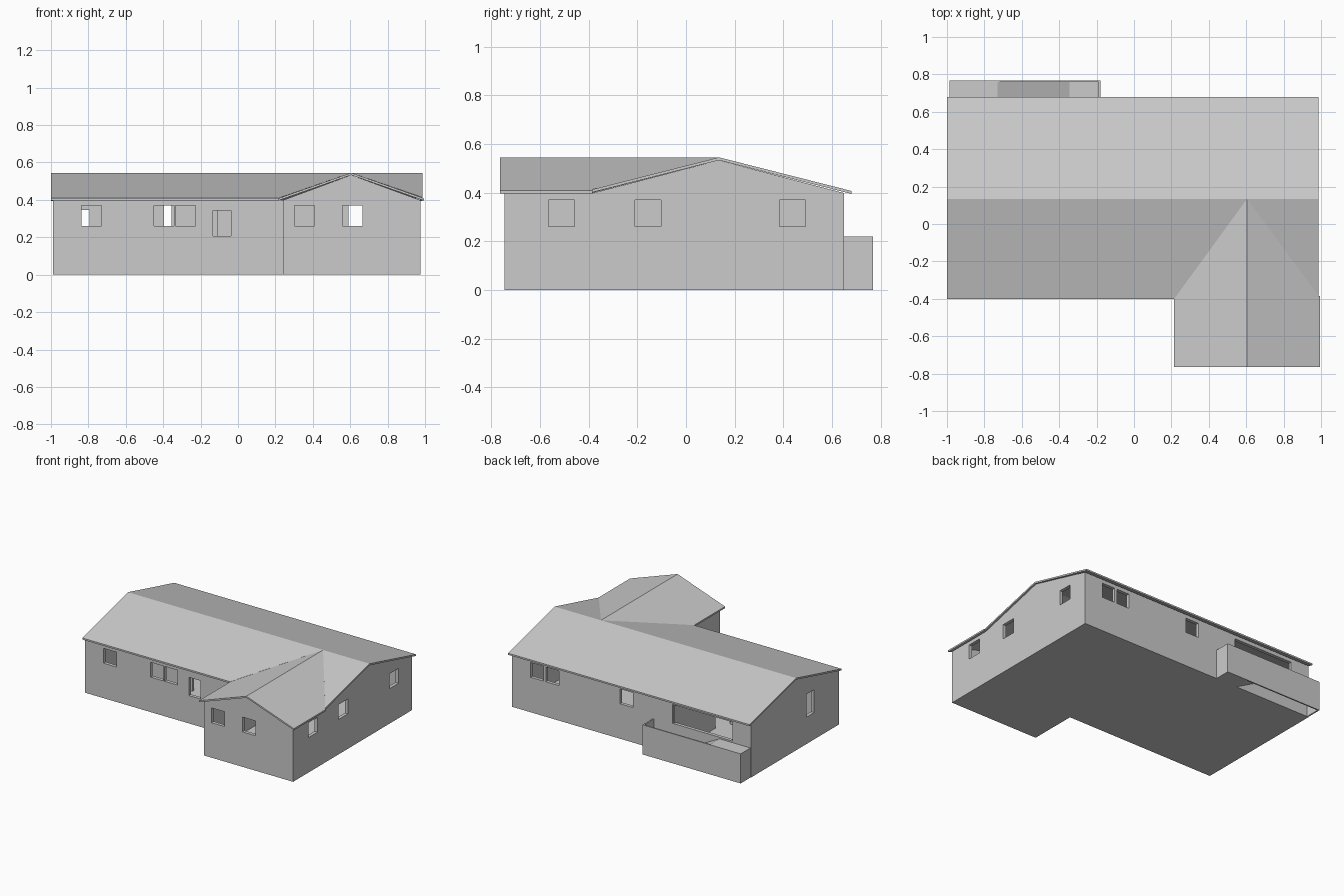
import bpy, bmesh
from mathutils import Vector

if "Cube" in bpy.data.objects:
    bpy.data.objects.remove(bpy.data.objects["Cube"])

T = 0.025            # outer wall thickness
RIDGE, EAVE = 0.545, 0.408


def add(name, bm):
    bmesh.ops.recalc_face_normals(bm, faces=bm.faces)
    me = bpy.data.meshes.new(name)
    bm.to_mesh(me)
    bm.free()
    ob = bpy.data.objects.new(name, me)
    bpy.context.collection.objects.link(ob)
    return ob


def add_prism(bm, pts, axis, a, b):
    """Extrude a 2D outline along an axis from a to b."""
    def co(p, d):
        return {'x': (d, p[0], p[1]), 'y': (p[0], d, p[1]), 'z': (p[0], p[1], d)}[axis]
    f = bm.faces.new([bm.verts.new(co(p, a)) for p in pts])
    r = bmesh.ops.extrude_face_region(bm, geom=[f])
    off = Vector(co((0, 0), b - a))
    bmesh.ops.translate(bm, vec=off, verts=[v for v in r['geom'] if isinstance(v, bmesh.types.BMVert)])


def rect(u0, u1, v0, v1):
    return [(u0, v0), (u1, v0), (u1, v1), (u0, v1)]


def panel(name, pts, axis, a, b, holes=()):
    """Wall panel with rectangular openings (u0, u1, v0, v1)."""
    bm = bmesh.new()
    add_prism(bm, pts, axis, a, b)
    ob = add(name, bm)
    if holes:
        bm = bmesh.new()
        for h in holes:
            add_prism(bm, rect(*h), axis, min(a, b) - 0.03, max(a, b) + 0.03)
        cut = add(name + "_cutter", bm)
        cut.hide_render = True
        m = ob.modifiers.new("openings", 'BOOLEAN')
        m.operation, m.solver, m.object = 'DIFFERENCE', 'EXACT', cut
        bpy.context.view_layer.update()
        dg = bpy.context.evaluated_depsgraph_get()
        me = bpy.data.meshes.new_from_object(ob.evaluated_get(dg))
        ob.modifiers.clear()
        ob.data = me
        bpy.data.objects.remove(cut)
    return ob


def win(*starts, w=0.107, z0=0.26, z1=0.37):
    return [(s, s + w, z0, z1) for s in starts]


# floor slab
panel("floor", [(-0.985, -0.38), (0.245, -0.38), (0.245, -0.74), (0.97, -0.74),
                (0.97, 0.645), (-0.985, 0.645)], 'z', 0, 0.01)

# outer walls
H = 0.398
panel("front_wall", rect(-0.99, 0.24, 0, H), 'y', -0.385, -0.385 + T,
      win(-0.837, -0.45, -0.335) + [(-0.135, -0.037, 0.207, 0.343)])
panel("back_wall", rect(-0.99, 0.975, 0, H), 'y', 0.65 - T, 0.65,
      win(0.59, 0.715, -0.02) + [(-0.837, -0.345, 0.23, 0.37)])
panel("wing_front_wall", [(0.24, 0), (0.975, 0), (0.975, H), (0.605, 0.533), (0.24, H)],
      'y', -0.745, -0.745 + T, win(0.302, 0.558))
panel("wing_left_wall", rect(-0.745, 0.14, 0, H), 'x', 0.24, 0.24 + T)
panel("left_gable_wall", [(-0.385, 0), (0.65, 0), (0.65, H), (0.135, 0.533), (-0.385, H)],
      'x', -0.99, -0.99 + T, [(-0.09, 0.0, 0.2, 0.37)])
panel("right_gable_wall", [(-0.745, 0), (0.65, 0), (0.65, H), (0.135, 0.533),
                           (-0.385, H), (-0.745, H)],
      'x', 0.975 - T, 0.975, win(-0.565, -0.21, 0.385))

# interior partitions
panel("partition_a", rect(0.49, 0.64, 0, H), 'x', 0.235, 0.255)
panel("partition_b", rect(-0.11, 0.25, 0, H), 'y', 0.145, 0.165)
panel("partition_c", rect(0.05, 0.16, 0, H), 'x', -0.185, -0.165)
panel("partition_d", rect(0.16, 0.64, 0, H), 'x', -0.355, -0.335)
panel("partition_e", rect(-0.98, -0.395, 0, H), 'y', 0.03, 0.05,
      [(-0.89, -0.795, 0.02, 0.345)])


# roof: slopes as flat polygons meeting at ridges and valleys
def zm(y):
    return RIDGE - abs(y - 0.135) * (RIDGE - EAVE) / 0.54


def zw(x):
    return RIDGE - abs(x - 0.605) * (RIDGE - EAVE) / 0.39


def roof(name, faces, zf):
    bm = bmesh.new()
    for outline in faces:
        top = [bm.verts.new((x, y, zf(x, y))) for x, y in outline]
        low = [bm.verts.new((x, y, zf(x, y) - 0.012)) for x, y in outline]
        bm.faces.new(top)
        bm.faces.new(low[::-1])
        n = len(top)
        for i in range(n):
            bm.faces.new((top[i], low[i], low[(i + 1) % n], top[(i + 1) % n]))
    return add(name, bm)


roof("main_roof", [
    [(-1, 0.135), (0.987, 0.135), (0.987, 0.68), (-1, 0.68)],
    [(-1, -0.4), (0.215, -0.4), (0.605, 0.135), (-1, 0.135)],
    [(0.605, 0.135), (0.987, -0.385), (0.987, 0.135)]], lambda x, y: zm(y))
roof("wing_roof", [
    [(0.605, -0.765), (0.605, 0.135), (0.215, -0.4), (0.215, -0.765)],
    [(0.605, -0.765), (0.995, -0.765), (0.995, -0.385), (0.987, -0.385), (0.605, 0.135)]],
    lambda x, y: zw(x))

# rear entrance ramp with landing, platform and parapet
panel("ramp", [(-0.18, 0), (-0.18, 0.015), (-0.345, 0.015), (-0.73, 0.218), (-0.98, 0.218),
               (-0.98, 0.198), (-0.725, 0.198), (-0.355, 0)], 'y', 0.65, 0.762)
panel("parapet_front", rect(-0.987, -0.18, 0, 0.22), 'y', 0.758, 0.768)
panel("parapet_right", rect(0.65, 0.76, 0, 0.22), 'x', -0.19, -0.18)
panel("parapet_left", rect(0.65, 0.76, 0, 0.22), 'x', -0.987, -0.977)
